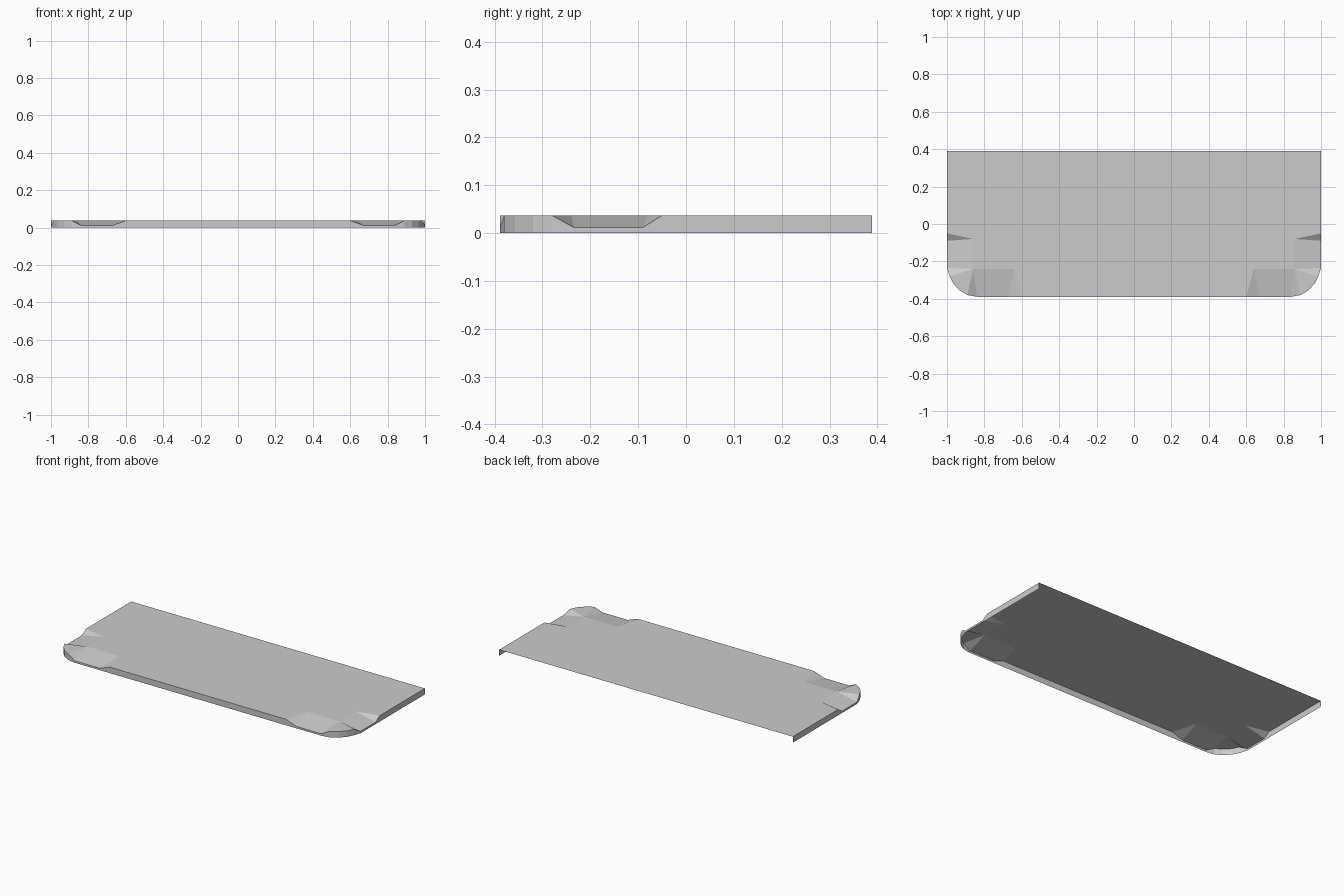
import bpy, bmesh

if "Cube" in bpy.data.objects:
    bpy.data.objects.remove(bpy.data.objects["Cube"])

H, LOW = 0.037, 0.012   # sheet height, bottom of the edge recesses
Y = 0.389

# Right half of the rim, from the front recess round the corner to the back
rim = [
    (0.60, -Y, H), (0.67, -Y, LOW), (0.84, -Y, LOW),          # front recess
    (0.89, -0.38, H), (0.93, -0.357, H), (0.965, -0.32, H),   # rounded corner
    (0.985, -0.28, H),
    (1.0, -0.235, LOW), (1.0, -0.09, LOW), (1.0, -0.05, H),   # side recess
    (1.0, Y, H),
]
# Inner hinge points where the recess ramps meet the flat sheet
hinge = [(0.64, -0.24, H), (0.86, -0.24, H), (0.86, -0.08, H)]


def flip(points, side):
    return [(x * side, y, z) for x, y, z in points]


def make_object(name, faces):
    bm = bmesh.new()
    for f in faces:
        bm.faces.new([bm.verts.new(p) for p in f])
    bmesh.ops.remove_doubles(bm, verts=bm.verts, dist=1e-4)
    bmesh.ops.recalc_face_normals(bm, faces=bm.faces)
    me = bpy.data.meshes.new(name)
    bm.to_mesh(me)
    bm.free()
    ob = bpy.data.objects.new(name, me)
    bpy.context.collection.objects.link(ob)
    return ob


top, skirt, half = [], [], []
for side in (1, -1):
    r = flip(rim, side)
    e, f, l = flip(hinge, side)
    # Front ramp, corner pad, side ramp
    top += [[r[0], r[1], e], [r[1], r[2], f, e], [r[2], r[3], f],
            r[3:7] + [f],
            [r[6], r[7], f], [r[7], r[8], l, f], [r[8], r[9], l]]
    half.append([r[0], e, f, l, r[9], r[10]])
    # Skirt hanging from the rim to the ground
    for a, b in zip(r, r[1:]):
        skirt.append([a, b, (b[0], b[1], 0), (a[0], a[1], 0)])

# Flat main sheet and the straight front skirt; the back stays open
top.append(half[0] + half[1][::-1])
skirt.append([(-0.6, -Y, H), (0.6, -Y, H), (0.6, -Y, 0), (-0.6, -Y, 0)])

# One open shell so the shading normals stay consistent
make_object("thin_tray_cover", top + skirt)
